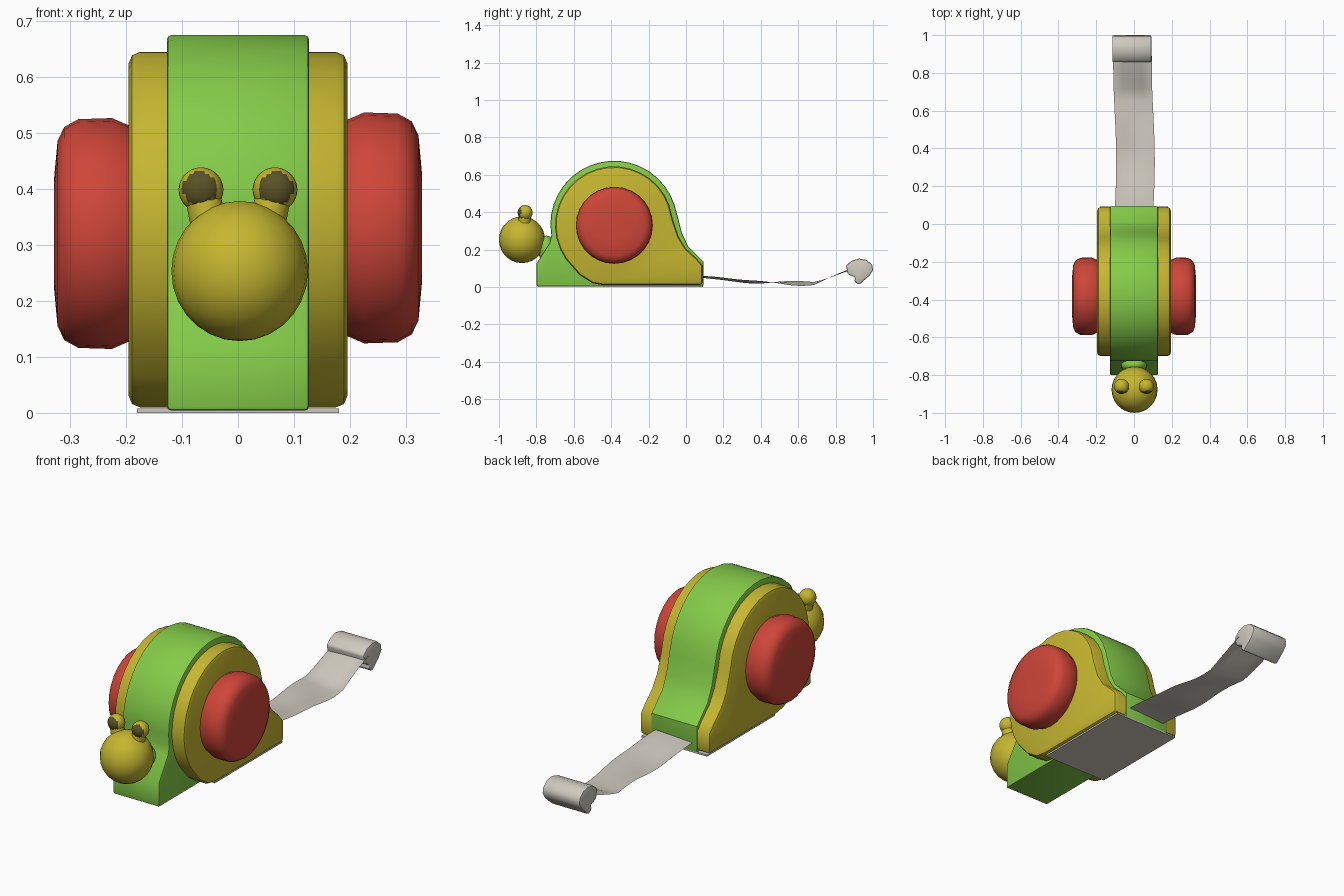
import bpy, bmesh, math
from mathutils import Vector, Matrix

cube = bpy.data.objects.get("Cube")
if cube:
    bpy.data.objects.remove(cube, do_unlink=True)


def material(name, rgb):
    m = bpy.data.materials.new(name)
    m.use_nodes = True
    m.diffuse_color = (*rgb, 1)
    m.node_tree.nodes["Principled BSDF"].inputs["Base Color"].default_value = (*rgb, 1)
    return m


GREEN = material("leaf green", (0.23, 0.60, 0.065))
YELLOW = material("mustard yellow", (0.56, 0.47, 0.03))
RED = material("red", (0.62, 0.06, 0.04))
GREY = material("warm grey", (0.62, 0.59, 0.52))
OLIVE = material("dark olive", (0.10, 0.085, 0.02))


def finish(bm, name, mats, angle=40, bevel=0, segments=2):
    bmesh.ops.recalc_face_normals(bm, faces=bm.faces)
    me = bpy.data.meshes.new(name)
    bm.to_mesh(me)
    bm.free()
    for m in mats:
        me.materials.append(m)
    ob = bpy.data.objects.new(name, me)
    bpy.context.collection.objects.link(ob)
    bpy.ops.object.select_all(action="DESELECT")
    ob.select_set(True)
    bpy.context.view_layer.objects.active = ob
    if bevel:
        mod = ob.modifiers.new("bevel", "BEVEL")
        mod.width, mod.segments, mod.angle_limit = bevel, segments, math.radians(50)
        bpy.ops.object.modifier_apply(modifier="bevel")
    bpy.ops.object.shade_smooth_by_angle(angle=math.radians(angle))
    return ob


def extrude_profile(name, pts, x0, x1, mats, bevel):
    """Side outline given as (y, z), extruded across x."""
    bm = bmesh.new()
    face = bm.faces.new([bm.verts.new((x0, y, z)) for y, z in pts])
    out = bmesh.ops.extrude_face_region(bm, geom=[face])["geom"]
    bmesh.ops.translate(bm, vec=(x1 - x0, 0, 0),
                        verts=[v for v in out if isinstance(v, bmesh.types.BMVert)])
    return finish(bm, name, mats, bevel=bevel)


def arc(cy, cz, r, a0, a1, n):
    steps = [math.radians(a0 + (a1 - a0) * i / n) for i in range(n + 1)]
    return [(cy + r * math.cos(a), cz + r * math.sin(a)) for a in steps]


def ball(name, centre, scale, mats, segments=24, rings=14):
    bm = bmesh.new()
    bmesh.ops.create_uvsphere(bm, u_segments=segments, v_segments=rings, radius=1)
    bmesh.ops.transform(bm, verts=bm.verts,
                        matrix=Matrix.Translation(centre) @ Matrix.Diagonal((*scale, 1)))
    return finish(bm, name, mats, angle=180)


# Shell: wide yellow casing with a taller green band around its middle
casing = [(0.09, 0.01), (0.09, 0.115), (0.055, 0.155), (0, 0.205), (-0.04, 0.27), (-0.07, 0.36)]
casing += arc(-0.385, 0.33, 0.315, 20, 215, 18) + [(-0.57, 0.065), (-0.5, 0.02), (-0.44, 0.01)]
extrude_profile("casing", casing, -0.195, 0.195, [YELLOW], 0.02)

band = [(0.094, 0.004), (0.094, 0.135), (0.055, 0.175), (0.01, 0.22), (-0.022, 0.29), (-0.045, 0.38)]
band += arc(-0.385, 0.335, 0.34, 18, 190, 18) + [(-0.73, 0.235), (-0.8, 0.125), (-0.8, 0.004)]
extrude_profile("band", band, -0.127, 0.127, [GREEN], 0.008)

# Grey base plate under the casing
extrude_profile("base_plate", [(0.092, 0), (0.092, 0.008), (-0.44, 0.008), (-0.44, 0)],
                -0.18, 0.18, [GREY], 0)

# Round side buttons, lathed around the x axis
rim = [(0.17, 0), (0.17, 0.185), (0.20, 0.195), (0.225, 0.206), (0.285, 0.204),
       (0.31, 0.19), (0.322, 0.165), (0.328, 0.10), (0.328, 0)]
for side, label in ((1, "left"), (-1, "right")):
    bm = bmesh.new()
    vs = [bm.verts.new((side * x, 0, r)) for x, r in rim]
    es = [bm.edges.new(p) for p in zip(vs, vs[1:])]
    bmesh.ops.spin(bm, geom=vs + es, cent=(0, 0, 0), axis=(1, 0, 0),
                   angle=math.tau, steps=28, use_merge=False)
    bmesh.ops.remove_doubles(bm, verts=bm.verts, dist=0.0005)
    bmesh.ops.translate(bm, verts=bm.verts, vec=(0, -0.383, 0.325 + side * 0.005))
    finish(bm, label + "_button", [RED], angle=60)

# Neck, head, eye stalks and eyes
ball("neck", (0, -0.745, 0.2), (0.07, 0.045, 0.075), [GREEN], 16, 10)
ball("head", (0.003, -0.877, 0.253), (0.122, 0.123, 0.125), [YELLOW])
for side, label in ((1, "left"), (-1, "right")):
    top = Vector((side * 0.066, -0.86, 0.398))
    root = Vector((side * 0.05, -0.865, 0.33))
    bm = bmesh.new()
    turn = (top - root).to_track_quat("Z", "Y").to_matrix().to_4x4()
    bmesh.ops.create_cone(bm, cap_ends=True, segments=12, radius1=0.034, radius2=0.032,
                          depth=(top - root).length,
                          matrix=Matrix.Translation((top + root) / 2) @ turn)
    finish(bm, label + "_stalk", [YELLOW])
    eye = ball(label + "_eye", top, (0.04, 0.04, 0.04), [YELLOW, OLIVE], 24, 16)
    look = Vector((side * 0.1, -1, 0.1)).normalized()
    for p in eye.data.polygons:
        p.material_index = int((p.center - top).normalized().dot(look) > 0.66)

# Pulled-out tape: a thin, slightly wavy and twisted strip
bm = bmesh.new()
rows, cols = 24, 4
grid = []
for i in range(rows + 1):
    t = i / rows
    row = []
    for j in range(cols + 1):
        s = 2 * j / cols - 1
        y = 0.07 + 0.82 * t
        z = 0.055 - 0.035 * math.sin(math.pi * min(t / 1.3, 1)) + 0.065 * max(0, t - 0.75) / 0.25
        z += 0.010 * s * math.sin(7 * t) + 0.004 * math.sin(15 * t + s)
        row.append(bm.verts.new((0.102 * s + 0.008 * math.sin(5 * t), y, z)))
    grid.append(row)
for a, b in zip(grid, grid[1:]):
    for j in range(cols):
        bm.faces.new((a[j], a[j + 1], b[j + 1], b[j]))
bmesh.ops.solidify(bm, geom=bm.faces[:], thickness=0.008)
finish(bm, "tape", [GREY])

# Curled pull tab at the end of the tape
tab = [(0.855, 0.115), (0.885, 0.14), (0.925, 0.152), (0.965, 0.145), (0.995, 0.12), (1.0, 0.09),
       (0.98, 0.06), (0.925, 0.012), (0.9, 0.03), (0.905, 0.052), (0.865, 0.068)]
extrude_profile("pull_tab", tab, -0.115, 0.092, [GREY], 0.008)
